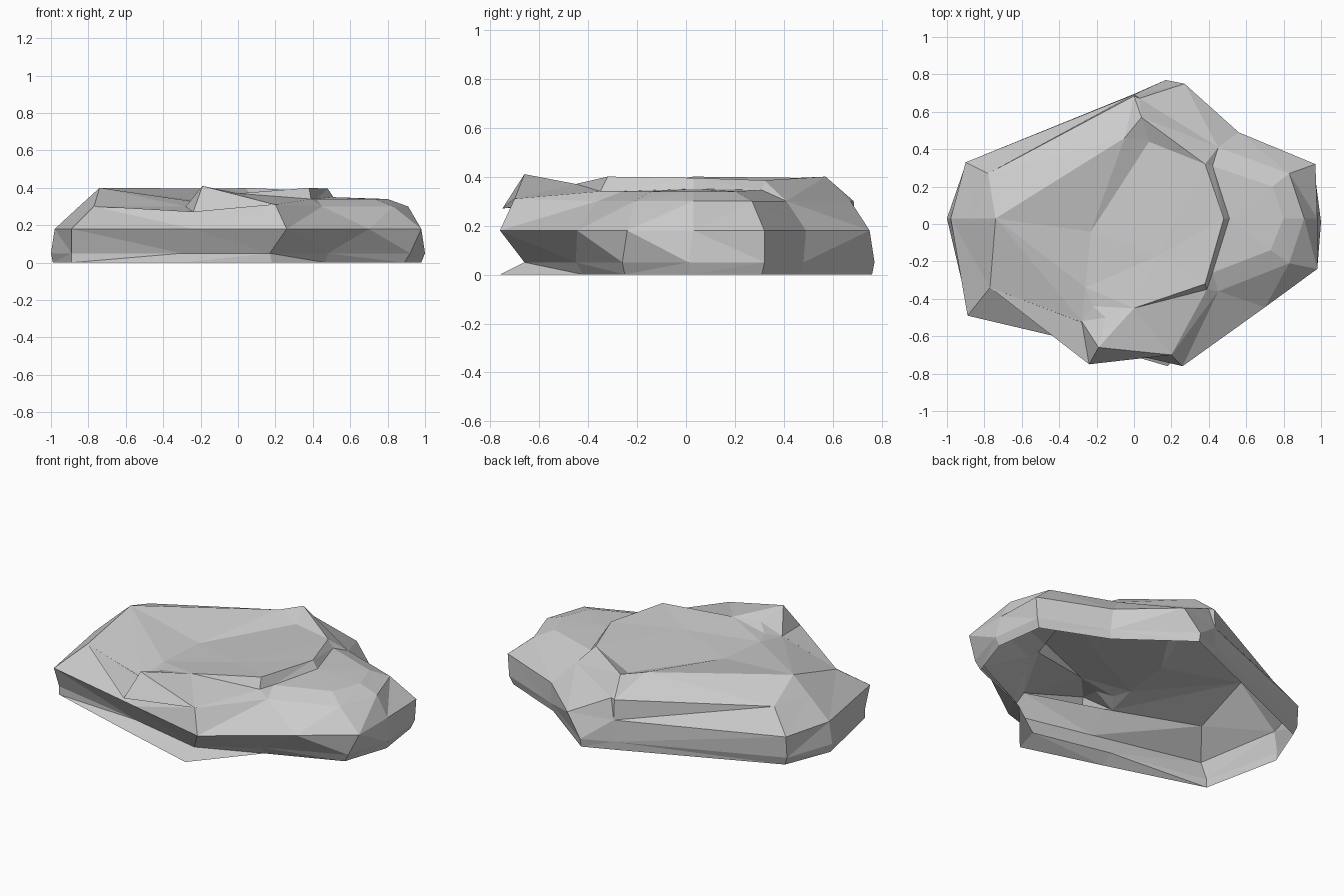
import bpy, bmesh
from mathutils import Vector
from mathutils.geometry import delaunay_2d_cdt

if "Cube" in bpy.data.objects:
    bpy.data.objects.remove(bpy.data.objects["Cube"])

# Side wall profiles, twelve columns each, going clockwise from the left
foot = [(-.99, .03), (-.88, .31), (0, .69), (.17, .76), (.56, .47), (.94, .31), (.98, .02),
        (.89, -.25), (.47, -.42), (.18, -.76), (-.3, -.62), (-.89, -.44)]
lower = [(-1, .03), (-.9, .32), (0, .695), (.17, .77), (.57, .48), (.96, .32), (1, .01),
         (.92, -.26), (.48, -.45), (.17, -.66), (-.3, -.555), (-.89, -.44)]
middle = [(-.98, .03), (-.9, .33), (0, .692), (.27, .75), (.56, .49), (.97, .32), (.98, .03),
          (.98, -.24), (.70, -.445), (.26, -.76), (-.24, -.643), (-.89, -.49)]

# Shoulder ring where the walls meet the top
shoulder = {
    "A": (-.85, .03, .30), "B": (-.78, .27, .31), "C": (0, .685, .30),
    "E": (.03, .672, .30), "F": (.45, .41, .30), "G": (.83, .27, .30),
    "H": (.91, .03, .30), "I": (.83, -.21, .30), "P": (.45, -.36, .30),
    "J": (.20, -.70, .31), "L": (-.24, -.75, .27), "N": (-.77, -.34, .30)}

# Peaks, ridge and tilted central plate on the top
crown = {
    "a": (-.74, .03, .40), "b": (-.05, .46, .395), "c": (.04, .57, .40),
    "d": (.08, .44, .35), "e": (.38, .32, .385), "f": (.48, .03, .395),
    "g": (.38, -.32, .40), "h": (-.15, -.50, .36), "i": (-.22, -.44, .33),
    "j": (-.26, -.34, .33), "k": (-.23, -.04, .335), "m": (-.28, -.52, .30),
    "n": (-.19, -.66, .41), "o": (.74, .20, .34), "p": (.80, .03, .34),
    "q": (.73, -.14, .34), "r": (.13, -.17, .365), "w": (0, -.45, .37)}

# Low points at the foot of the step on the plate's right side
step = {"s": (.42, .31, .345), "t": (.51, .03, .35), "u": (.42, -.26, .34),
        "v": (.39, -.35, .34)}

# Crease lines, each a chain of named points
creases = ["ABCEFGHIPJLNA", "kdefgwhijk", "abcd", "bk", "cC", "cF", "am", "mi", "mL",
           "nh", "nw", "nJ", "nL", "opq", "oG", "pH", "qI", "aN", "aA", "aB",
           "cestuvP", "ft", "gu", "gv", "so", "tp", "uq", "vJ"]

bm = bmesh.new()


def ring(points, z):
    return [bm.verts.new((x, y, z)) for x, y in points]


def bridge(r1, r2):
    n = len(r1)
    for i in range(n):
        j = (i + 1) % n
        bm.faces.new((r1[i], r1[j], r2[j], r2[i]))


# Walls (the underside stays open); the top overhangs the wall at the front lip L
named = {**shoulder, **crown, **step}
names = list(named)
top = [bm.verts.new(named[k]) for k in names]
rim = top[:len(shoulder)]
rim[names.index("L")] = bm.verts.new((-.24, -.54, .30))
rings = [ring(foot, 0), ring(lower, .05), ring(middle, .18), rim]
for r1, r2 in zip(rings, rings[1:]):
    bridge(r1, r2)

# Faceted top, triangulated along the creases
edges = [(names.index(s), names.index(t)) for c in creases for s, t in zip(c, c[1:])]
flat = [Vector(named[k][:2]) for k in names]
verts, _, tris, orig, _, _ = delaunay_2d_cdt(flat, edges, [], 1, 1e-5)
for v, o in zip(verts, orig):
    if not o:
        print("crossing creases at", v)
for t in tris:
    if all(orig[v] for v in t):
        bm.faces.new([top[orig[v][0]] for v in t])

bmesh.ops.triangulate(bm, faces=[f for f in bm.faces if len(f.verts) > 3])
bmesh.ops.recalc_face_normals(bm, faces=bm.faces)
if sum(f.normal.z * f.calc_area() for f in bm.faces) < 0:
    bmesh.ops.reverse_faces(bm, faces=bm.faces)

mesh = bpy.data.meshes.new("flat_rock")
bm.to_mesh(mesh)
bm.free()
rock = bpy.data.objects.new("flat_rock", mesh)
bpy.context.collection.objects.link(rock)
